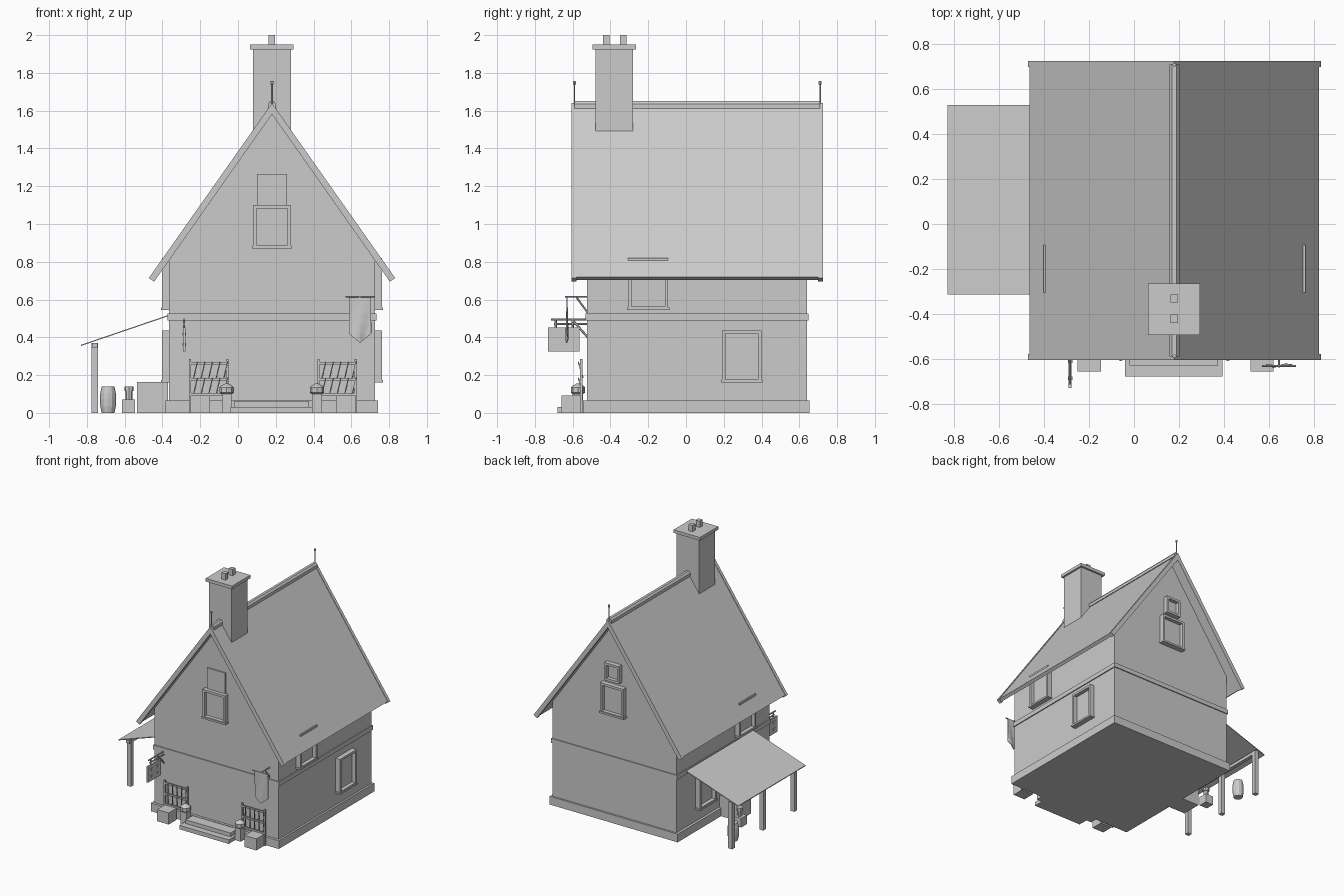
import bpy, bmesh, math
from mathutils import Vector

if "Cube" in bpy.data.objects:
    bpy.data.objects.remove(bpy.data.objects["Cube"])

mat = bpy.data.materials.new("plain_grey")
mat.diffuse_color = (0.6, 0.6, 0.6, 1)
mat.use_nodes = True
mat.node_tree.nodes["Principled BSDF"].inputs["Base Color"].default_value = mat.diffuse_color
CX = 0.18                      # ridge line of the house
SLOPE = 1.42
TOP = 1.64


def finish(name, bm):
    bmesh.ops.recalc_face_normals(bm, faces=bm.faces)
    me = bpy.data.meshes.new(name)
    bm.to_mesh(me)
    bm.free()
    me.materials.append(mat)
    ob = bpy.data.objects.new(name, me)
    bpy.context.collection.objects.link(ob)
    return ob


def boxes(name, *bounds):
    """Join boxes given as (x0, x1, y0, y1, z0, z1)."""
    bm = bmesh.new()
    for x0, x1, y0, y1, z0, z1 in bounds:
        vs = bmesh.ops.create_cube(bm, size=1)["verts"]
        for v in vs:
            v.co = Vector(((x0 + x1) / 2 + v.co.x * (x1 - x0),
                           (y0 + y1) / 2 + v.co.y * (y1 - y0),
                           (z0 + z1) / 2 + v.co.z * (z1 - z0)))
    return finish(name, bm)


def prism(name, pts, y0, y1):
    """Extrude an (x, z) outline along y."""
    bm = bmesh.new()
    f = bm.faces.new([bm.verts.new((x, y0, z)) for x, z in pts])
    ext = bmesh.ops.extrude_face_region(bm, geom=[f])["geom"]
    bmesh.ops.translate(bm, vec=(0, y1 - y0, 0),
                        verts=[v for v in ext if isinstance(v, bmesh.types.BMVert)])
    return finish(name, bm)


def rods(name, segs, r, sides=6):
    """Join thin bars between pairs of points."""
    bm = bmesh.new()
    for a, b in segs:
        a, b = Vector(a), Vector(b)
        d = b - a
        vs = bmesh.ops.create_cone(bm, cap_ends=True, segments=sides, radius1=r,
                                   radius2=r, depth=d.length)["verts"]
        q = d.to_track_quat('Z', 'Y')
        for v in vs:
            v.co = q @ v.co + (a + b) / 2
    return finish(name, bm)


def lathe(name, x, y, prof, sides):
    """Turn an (r, z) profile around a vertical axis."""
    bm = bmesh.new()
    rings = [[bm.verts.new((x + r * math.cos(2 * math.pi * i / sides),
                            y + r * math.sin(2 * math.pi * i / sides), z))
              for i in range(sides)] for r, z in prof]
    for lo, hi in zip(rings, rings[1:]):
        for i in range(sides):
            j = (i + 1) % sides
            bm.faces.new((lo[i], lo[j], hi[j], hi[i]))
    bm.faces.new(rings[0])
    bm.faces.new(rings[-1])
    return finish(name, bm)


def window(name, axis, wall, out, c, w, z0, z1, sill=True):
    """Frame, sill and pane on a wall; axis is the direction across the wall."""
    t, d = 0.018, 0.038
    parts = [(c - w / 2, c - w / 2 + t, d, z0, z1), (c + w / 2 - t, c + w / 2, d, z0, z1),
             (c - w / 2, c + w / 2, d, z1 - t, z1), (c - w / 2, c + w / 2, d, z0, z0 + t),
             (c - w / 2, c + w / 2, 0.008, z0, z1)]
    if sill:
        parts.append((c - w / 2 - 0.006, c + w / 2 + 0.006, d + 0.005, z0, z0 + 0.014))
    out_boxes = []
    for a0, a1, dep, b0, b1 in parts:
        n = sorted((wall - out * 0.01, wall + out * dep))
        out_boxes.append((a0, a1, *n, b0, b1) if axis == 'x' else (*n, a0, a1, b0, b1))
    boxes(name, *out_boxes)


# House body
boxes("stone_base", (-0.385, 0.74, -0.545, 0.655, 0, 0.065))
w = 0.545
under = TOP - 0.05
prism("house_walls", [(CX - w, 0.05), (CX + w, 0.05), (CX + w, under - w * SLOPE),
                      (CX, under), (CX - w, under - w * SLOPE)], -0.525, 0.64)
boxes("belt_course", (-0.373, 0.733, -0.533, 0.648, 0.49, 0.525))


# Roof slabs, edge boards and ridge
def chevron(half, lift, thick):
    t = TOP + lift
    nx, nz = 0.818 * thick, 0.576 * thick
    e = t - half * SLOPE
    return [(CX, t), (CX + half, e), (CX + half - nx, e - nz), (CX, t - thick / 0.576),
            (CX - half + nx, e - nz), (CX - half, e)]


prism("roof", chevron(0.645, -0.006, 0.026), -0.595, 0.715)
prism("front_edge_board", chevron(0.652, 0, 0.034), -0.605, -0.58)
prism("back_edge_board", chevron(0.652, 0, 0.034), 0.70, 0.725)
prism("ridge_cap", [(CX - 0.022, 1.612), (CX + 0.022, 1.612), (CX + 0.022, 1.635),
                    (CX + 0.01, 1.65), (CX - 0.01, 1.65), (CX - 0.022, 1.635)], -0.59, 0.71)
for n, y in (("front", -0.59), ("back", 0.71)):
    lathe(n + "_finial", CX, y, [(0.004, 1.62), (0.004, 1.738), (0.009, 1.74),
                                 (0.009, 1.755), (0.004, 1.757)], 6)

# Chimney
boxes("chimney", (0.08, 0.28, -0.48, -0.28, 1.49, 1.93),
      (0.063, 0.295, -0.495, -0.265, 1.925, 1.95))
boxes("chimney_pots", *[(0.162, 0.197, y, y + 0.036, 1.94, 2.0) for y in (-0.44, -0.35)])

# Windows
window("front_attic_window", 'x', -0.525, -1, CX, 0.2, 0.87, 1.10)
boxes("front_attic_panel", (0.1, 0.26, -0.535, -0.52, 1.09, 1.265))
window("back_attic_window", 'x', 0.64, 1, CX, 0.205, 0.86, 1.10)
window("back_small_window", 'x', 0.64, 1, CX, 0.13, 1.13, 1.27, False)
for n, s in (("left", -1), ("right", 1)):
    window(n + "_lower_window", 'y', CX + s * w, s, 0.295, 0.21, 0.16, 0.437)
    window(n + "_eave_window", 'y', CX + s * w, s, -0.2, 0.212, 0.545, 0.82)

# Door steps
boxes("door_steps", (-0.04, 0.395, -0.68, -0.52, 0, 0.032),
      (-0.02, 0.375, -0.63, -0.52, 0.03, 0.062))

# Railings, planters and lanterns beside the steps
for n, x0, px, lx in (("left", -0.26, -0.2, -0.06), ("right", 0.42, 0.57, 0.418)):
    x1 = x0 + 0.21
    boxes(n + "_railing", *[(x, x + 0.012, -0.562, -0.548, 0, 0.285) for x in (x0, x1 - 0.012)],
          *[(x0, x1, -0.56, -0.55, z, z + 0.014) for z in (0.09, 0.172, 0.256)])
    rods(n + "_railing_slats",
         [((x0 + 0.025 + i * 0.04, -0.545, 0.1 + k * 0.085),
           (x0 + 0.045 + i * 0.04, -0.57, 0.185 + k * 0.085))
          for i in range(5) for k in (0, 1)], 0.004, 4)
    boxes(n + "_planter", (px - 0.052, px + 0.052, -0.658, -0.56, 0, 0.092))
    boxes(n + "_lantern_post", (lx - 0.026, lx + 0.026, -0.6, -0.545, 0, 0.1))
    lathe(n + "_lantern", lx, -0.572, [(0.028, 0.1), (0.038, 0.108), (0.038, 0.135),
                                       (0.03, 0.143), (0.008, 0.155)], 8)

# Hanging sign
rods("sign_bracket", [((-0.285, -0.52, 0.495), (-0.285, -0.715, 0.495)),
                      ((-0.285, -0.52, 0.47), (-0.285, -0.70, 0.47)),
                      ((-0.285, -0.52, 0.40), (-0.285, -0.60, 0.49)),
                      ((-0.285, -0.60, 0.44), (-0.285, -0.60, 0.495)),
                      ((-0.285, -0.69, 0.44), (-0.285, -0.69, 0.495))], 0.006)
boxes("sign_board", (-0.291, -0.279, -0.73, -0.565, 0.325, 0.452),
      *[(-0.295, -0.275, y, y + 0.016, z, z + 0.016)
        for y in (-0.695, -0.62) for z in (0.355, 0.41)])

# Banner with a pointed, rippled cloth
rods("banner_pole", [((0.57, -0.632, 0.615), (0.722, -0.632, 0.615)),
                     ((0.645, -0.52, 0.615), (0.645, -0.64, 0.615)),
                     ((0.645, -0.52, 0.53), (0.645, -0.58, 0.612))], 0.005)
bm = bmesh.new()
cols = []
for i in range(9):
    u = i / 8
    bot = 0.37 + 0.05 * abs(2 * u - 1)
    cols.append([bm.verts.new((0.587 + 0.118 * u,
                               -0.632 + 0.007 * (j / 5) * math.sin(7 * u + j * 0.5),
                               0.613 + (bot - 0.613) * j / 5)) for j in range(6)])
for a, b in zip(cols, cols[1:]):
    for j in range(5):
        bm.faces.new((a[j], b[j], b[j + 1], a[j + 1]))
cloth = finish("banner_cloth", bm)
cloth.modifiers.new("thickness", 'SOLIDIFY').thickness = 0.004

# Lean-to shelter
prism("shelter_roof", [(-0.83, 0.355), (-0.36, 0.515), (-0.36, 0.521), (-0.83, 0.361)],
      -0.315, 0.53)
boxes("shelter_posts", *[(-0.775, -0.74, y - 0.017, y + 0.017, 0, 0.37)
                         for y in (-0.27, 0.12, 0.51)])
boxes("shelter_beam", (-0.772, -0.743, -0.3, 0.52, 0.345, 0.37))

# Goods under the shelter
lathe("barrel", -0.688, 0.39, [(0.034, 0), (0.041, 0.035), (0.043, 0.07),
                               (0.041, 0.105), (0.034, 0.14)], 12)
boxes("large_crate", (-0.535, -0.37, -0.05, 0.11, 0, 0.163))
boxes("small_crate", (-0.615, -0.545, 0.115, 0.185, 0, 0.072))
lathe("bucket", -0.577, 0.15, [(0.018, 0.07), (0.018, 0.115), (0.025, 0.117),
                               (0.025, 0.14)], 8)
